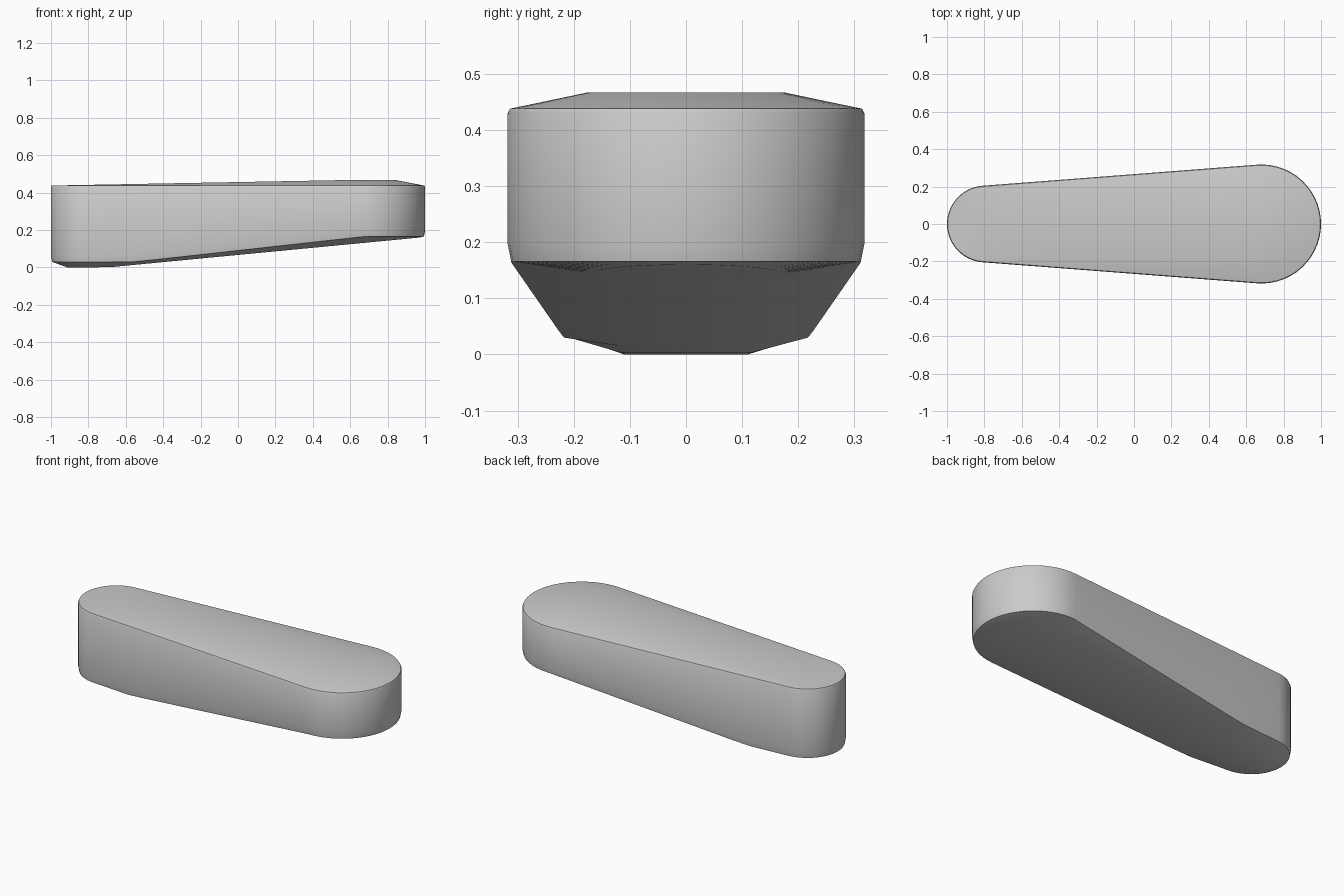
import bpy, bmesh, math

cube = bpy.data.objects.get("Cube")
if cube:
    bpy.data.objects.remove(cube)

grey = bpy.data.materials.new("plain grey")
grey.use_nodes = True
color = (0.6, 0.6, 0.6, 1)
grey.diffuse_color = color
grey.node_tree.nodes["Principled BSDF"].inputs["Base Color"].default_value = color

ARC, SIDE = 14, 12


def lerp(v, x0, x1, z0, z1):
    """Ramp from z0 to z1 between x0 and x1, flat outside."""
    t = min(max((v - x0) / (x1 - x0), 0), 1)
    return z0 + (z1 - z0) * t


def half_outline(xl, rl, xr, rr, flat=-9):
    """One side of a tapered capsule, from the left tip to the right tip."""
    lean = math.asin((rr - rl) / (xr - xl))
    join = math.pi / 2 + lean
    pts = [(xl + rl * math.cos(a), rl * math.sin(a))
           for a in (math.pi + (join - math.pi) * i / ARC for i in range(ARC + 1))]
    end = (xr + rr * math.cos(join), rr * math.sin(join))
    x0, y0 = pts[-1]
    for i in range(1, SIDE):
        t = i / SIDE
        pts.append((x0 + (end[0] - x0) * t, y0 + (end[1] - y0) * t))
    pts += [(xr + rr * math.cos(a), rr * math.sin(a))
            for a in (join * (1 - i / ARC) for i in range(ARC + 1))]
    return [(max(x, flat), y) for x, y in pts]


def body(inset):
    return half_outline(-0.795, 0.205 - inset, 0.682, 0.318 - inset, -1 + inset / 4)


def rim(x):
    return lerp(x, -0.55, 0.68, 0.03, 0.166)


def crown(x):
    return lerp(x, -1, 0.55, 0.438, 0.467)


# Rings from the underside to the crown, each with its height rule
rings = [
    (half_outline(-0.80, 0.11, 0.80, 0.17), lambda x: lerp(x, -0.7, 0.97, 0, 0.16)),
    (body(0.006), rim),
    (body(0), lambda x: rim(x) + 0.03),
    (body(0), lambda x: 0.43),
    (body(0.004), lambda x: 0.438),
    (half_outline(-0.80, 0.165, 0.67, 0.175), crown),
]

bm = bmesh.new()
loops = []
for half, height in rings:
    ring = half + [(x, -y) for x, y in half[-2:0:-1]]
    loops.append([bm.verts.new((x, y, height(x))) for x, y in ring])
count = len(loops[0])
for low, high in zip(loops, loops[1:]):
    for i in range(count):
        j = (i + 1) % count
        bm.faces.new((low[i], low[j], high[j], high[i]))

# Close both ends with strips across the width
for ring in (loops[0], loops[-1]):
    for i in range(count // 2):
        corners = [ring[i], ring[i + 1], ring[-i - 1], ring[-i % count]]
        bm.faces.new(list(dict.fromkeys(corners)))
bmesh.ops.recalc_face_normals(bm, faces=bm.faces)

mesh = bpy.data.meshes.new("handle_body")
bm.to_mesh(mesh)
bm.free()
mesh.materials.append(grey)
handle = bpy.data.objects.new("handle_body", mesh)
bpy.context.collection.objects.link(handle)
bpy.context.view_layer.objects.active = handle
handle.select_set(True)
bpy.ops.object.shade_smooth_by_angle(angle=math.radians(30))
